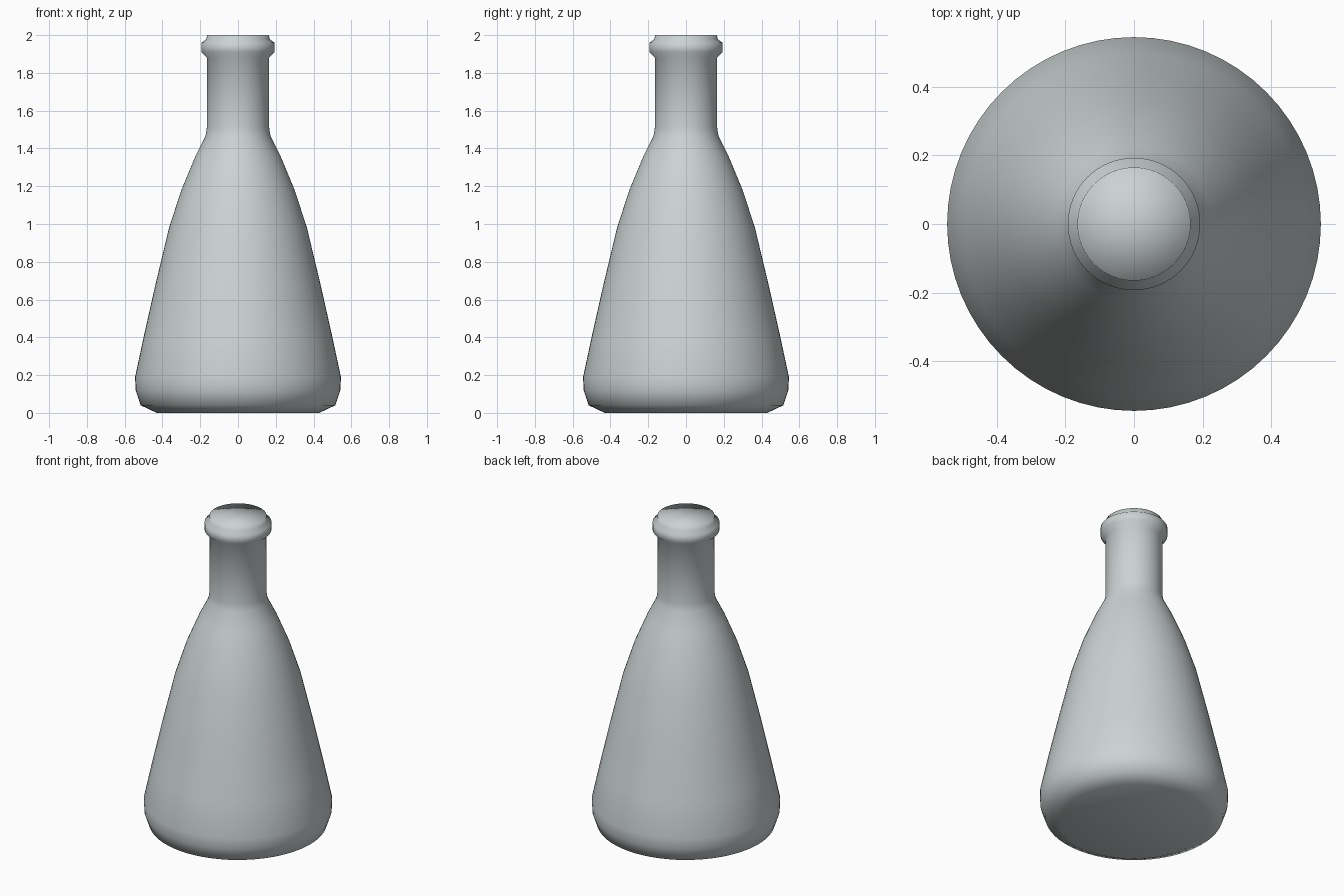
import bpy, bmesh, math

if "Cube" in bpy.data.objects:
    bpy.data.objects.remove(bpy.data.objects["Cube"])

SEGMENTS = 64

# Radius and height from the base, up the body and neck, over the lip ring
PROFILE = [
    (0.43, 0.0), (0.515, 0.04), (0.542, 0.12), (0.545, 0.19),
    (0.50, 0.40), (0.437, 0.68), (0.365, 0.98), (0.30, 1.18),
    (0.225, 1.36), (0.172, 1.465), (0.165, 1.51),
    (0.165, 1.88), (0.193, 1.91), (0.193, 1.96), (0.166, 1.98), (0.165, 2.0),
]


def lathe(name, profile, material):
    """Spin a profile around z and close both ends with a fan."""
    bm = bmesh.new()
    rings = []
    for r, z in profile:
        rings.append([bm.verts.new((r * math.cos(2 * math.pi * i / SEGMENTS),
                                    r * math.sin(2 * math.pi * i / SEGMENTS), z))
                      for i in range(SEGMENTS)])
    base = bm.verts.new((0, 0, profile[0][1]))
    top = bm.verts.new((0, 0, profile[-1][1]))
    for i in range(SEGMENTS):
        j = (i + 1) % SEGMENTS
        for low, high in zip(rings, rings[1:]):
            bm.faces.new((low[i], low[j], high[j], high[i]))
        bm.faces.new((base, rings[0][j], rings[0][i]))
        bm.faces.new((top, rings[-1][i], rings[-1][j]))
    for face in bm.faces:
        face.smooth = True
    mesh = bpy.data.meshes.new(name)
    bm.to_mesh(mesh)
    bm.free()
    mesh.materials.append(material)
    obj = bpy.data.objects.new(name, mesh)
    bpy.context.collection.objects.link(obj)
    return obj


glass = bpy.data.materials.new("pale_grey_glass")
glass.diffuse_color = (0.60, 0.65, 0.65, 1.0)
glass.use_nodes = True
glass.node_tree.nodes["Principled BSDF"].inputs["Base Color"].default_value = glass.diffuse_color

# Conical flask: body, neck, lip ring and closed mouth in one surface
lathe("flask", PROFILE, glass)
